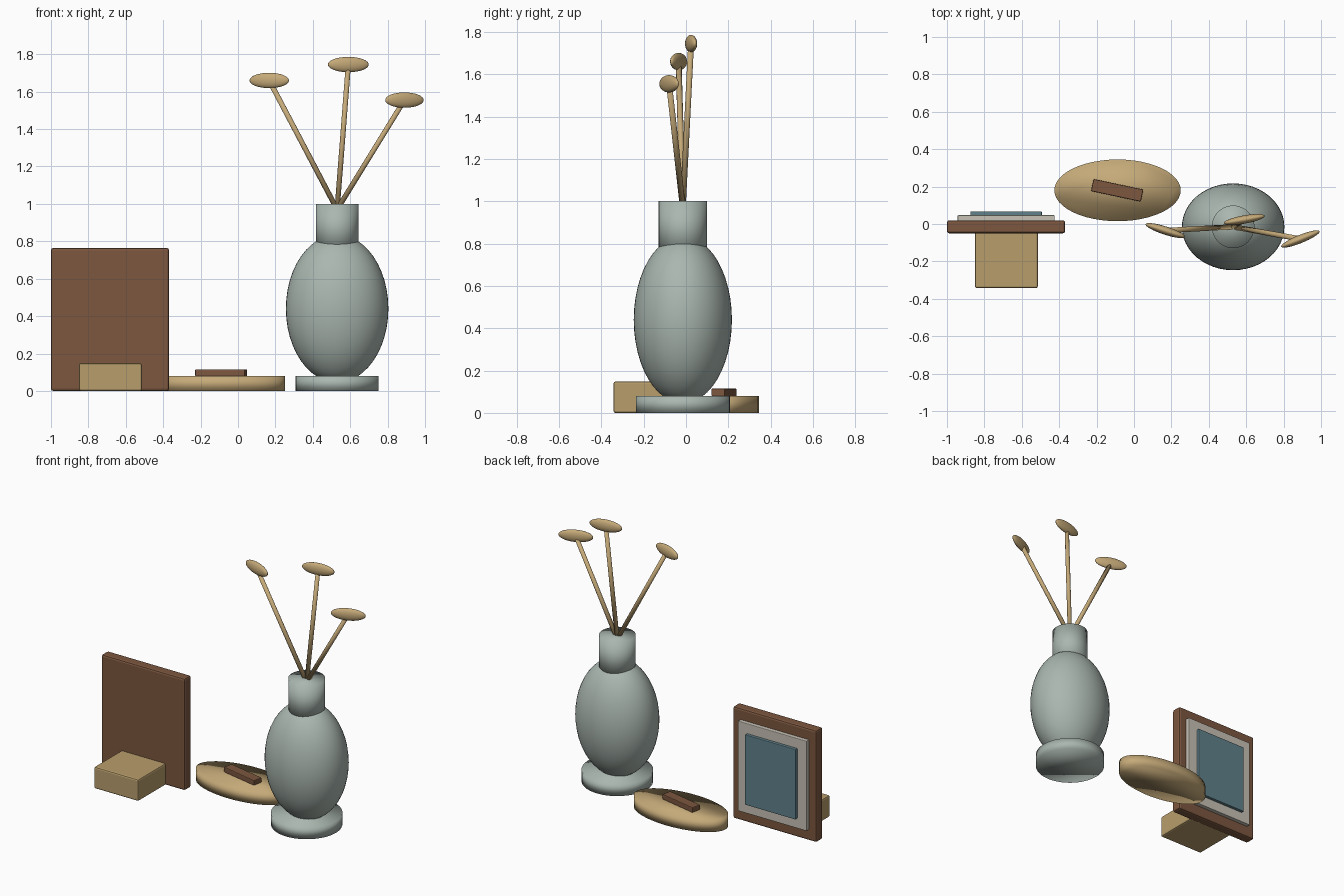
import bpy
from math import radians
from mathutils import Vector

if "Cube" in bpy.data.objects:
    bpy.data.objects.remove(bpy.data.objects["Cube"])


def material(name, rgb):
    m = bpy.data.materials.new(name)
    m.diffuse_color = (*rgb, 1)
    m.use_nodes = True
    m.node_tree.nodes["Principled BSDF"].inputs["Base Color"].default_value = m.diffuse_color
    return m


wood = material("wood", (0.20, 0.095, 0.05))
tan = material("tan", (0.56, 0.40, 0.19))
box_tan = material("box_tan", (0.48, 0.34, 0.15))
sage = material("sage", (0.40, 0.47, 0.43))
cream = material("cream", (0.58, 0.54, 0.47))
blue = material("blue", (0.12, 0.22, 0.26))


def finish(name, mat, smooth=True):
    ob = bpy.context.object
    ob.name = name
    ob.data.materials.append(mat)
    bpy.ops.object.transform_apply(location=False, rotation=False, scale=True)
    if smooth:
        bpy.ops.object.shade_smooth()
    return ob


def box(name, center, size, mat, bevel, turn=0):
    bpy.ops.mesh.primitive_cube_add(size=1, location=center, rotation=(0, 0, radians(turn)))
    bpy.context.object.scale = size
    ob = finish(name, mat, False)
    mod = ob.modifiers.new("soft_edges", "BEVEL")
    mod.width = bevel
    mod.segments = 2
    return ob


def disc(name, x, y, z0, z1, rx, ry, mat):
    bpy.ops.mesh.primitive_cylinder_add(vertices=48, radius=1, depth=1, location=(x, y, (z0 + z1) / 2))
    bpy.context.object.scale = (rx, ry, z1 - z0)
    return finish(name, mat)


def ellipsoid(name, center, radii, mat, turn=0, segs=48, rings=24):
    bpy.ops.mesh.primitive_uv_sphere_add(segments=segs, ring_count=rings, radius=1,
                                         location=center, rotation=(0, 0, radians(turn)))
    bpy.context.object.scale = radii
    return finish(name, mat)


def rod(name, a, b, r, mat):
    a, b = Vector(a), Vector(b)
    d = b - a
    bpy.ops.mesh.primitive_cylinder_add(vertices=16, radius=r, depth=d.length, location=(a + b) / 2,
                                        rotation=d.to_track_quat('Z', 'Y').to_euler())
    return finish(name, mat)


# Picture frame, facing the back, with its prop block
box("frame_board", (-0.684, -0.015, 0.382), (0.632, 0.07, 0.764), wood, 0.012)
box("frame_mat", (-0.684, 0.03, 0.382), (0.518, 0.034, 0.615), cream, 0.004)
box("frame_picture", (-0.684, 0.05, 0.382), (0.382, 0.034, 0.48), blue, 0.004)
box("prop_block", (-0.682, -0.19, 0.074), (0.336, 0.306, 0.148), box_tan, 0.01)

# Oval tray with a small bar on top
disc("tray", -0.088, 0.18, 0, 0.08, 0.338, 0.165, tan)
box("tray_bar", (-0.09, 0.18, 0.097), (0.272, 0.066, 0.036), wood, 0.005, -12)

# Vase
vx, vy = 0.53, -0.015
disc("vase_foot", vx, vy, 0, 0.08, 0.222, 0.222, sage)
ellipsoid("vase_body", (vx, vy, 0.44), (0.274, 0.232, 0.395), sage)
disc("vase_neck", vx, vy, 0.74, 1.0, 0.114, 0.114, sage)

# Dried stems with flat seed heads
heads = [((0.167, -0.035, 1.66), -18), ((0.59, 0.024, 1.745), 10), ((0.89, -0.08, 1.555), 22)]
for i, (tip, turn) in enumerate(heads, 1):
    rod(f"stem_{i}", (vx, vy, 0.97), tip, 0.014, tan)
    ellipsoid(f"seed_head_{i}", tip, (0.111, 0.022, 0.041), tan, turn, 32, 16)
